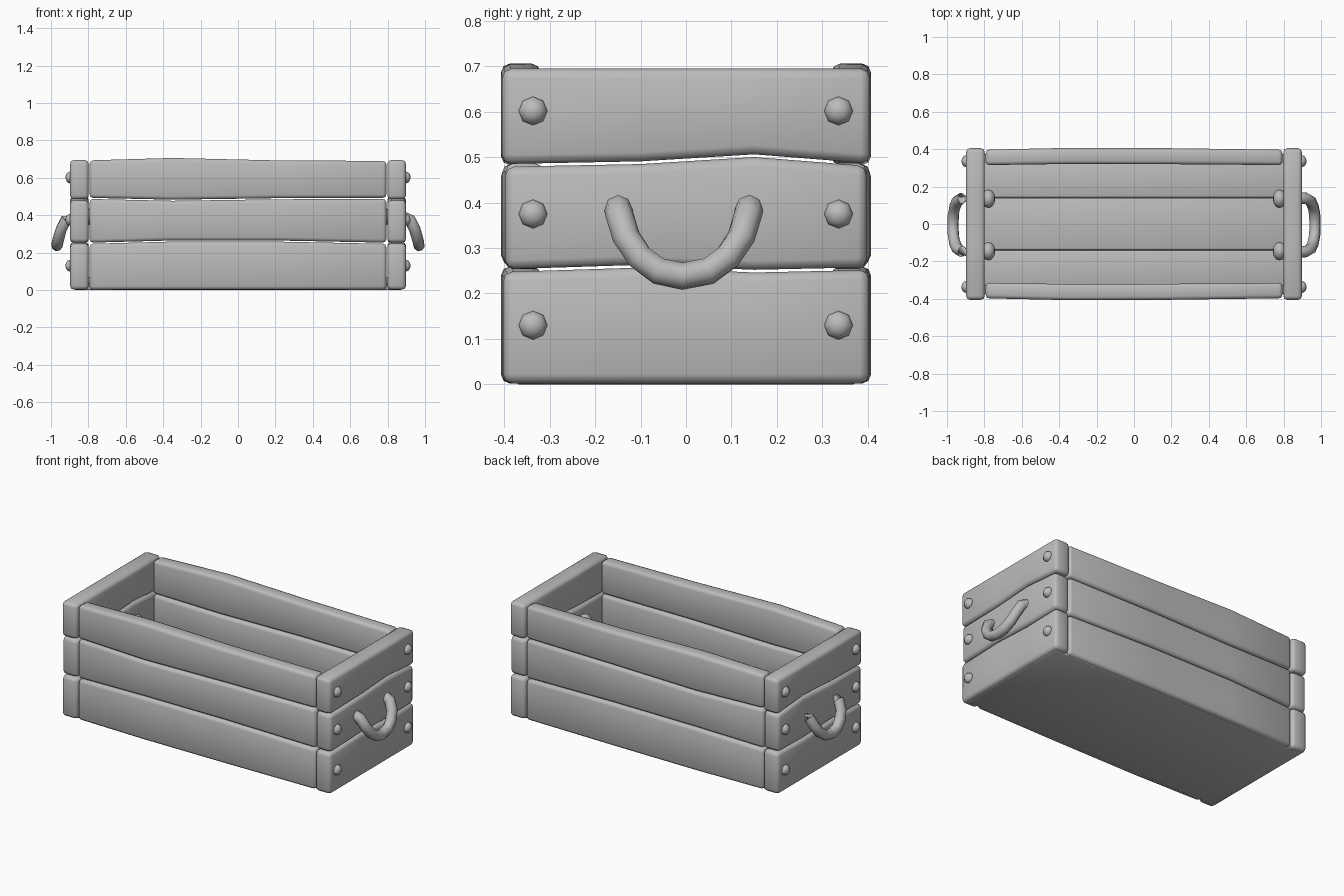
import bpy, bmesh, math
from mathutils import Vector, Matrix

cube = bpy.data.objects.get("Cube")
if cube:
    bpy.data.objects.remove(cube, do_unlink=True)

grey = bpy.data.materials.new("plain_grey")
grey.use_nodes = True
colour = (0.5, 0.5, 0.5, 1)
grey.diffuse_color = colour
grey.node_tree.nodes["Principled BSDF"].inputs["Base Color"].default_value = colour


def finish(name, bm, angle=50):
    bmesh.ops.recalc_face_normals(bm, faces=bm.faces)
    mesh = bpy.data.meshes.new(name)
    bm.to_mesh(mesh)
    bm.free()
    mesh.materials.append(grey)
    ob = bpy.data.objects.new(name, mesh)
    bpy.context.collection.objects.link(ob)
    bpy.ops.object.select_all(action='DESELECT')
    ob.select_set(True)
    bpy.context.view_layer.objects.active = ob
    bpy.ops.object.shade_smooth_by_angle(angle=math.radians(angle))
    return ob


def board(name, stations, along_y=False, bevel=0.018):
    """Loft a rounded board; station = (along, inner, outer, bottom, top)."""
    bm = bmesh.new()
    rings = []
    for t, a, b, lo, hi in stations:
        ring = [(t, a, lo), (t, b, lo), (t, b, hi), (t, a, hi)]
        rings.append([bm.verts.new((y, x, z) if along_y else (x, y, z)) for x, y, z in ring])
    for r, s in zip(rings, rings[1:]):
        for i in range(4):
            j = (i + 1) % 4
            bm.faces.new((r[i], r[j], s[j], s[i]))
    bm.faces.new(rings[0])
    bm.faces.new(rings[-1])
    bmesh.ops.recalc_face_normals(bm, faces=bm.faces)
    edges = [e for e in bm.edges if e.calc_face_angle() > 1]
    bmesh.ops.bevel(bm, geom=edges, offset=bevel, segments=2, profile=0.5, affect='EDGES')
    return finish(name, bm)


def curve_at(points, t):
    """Linear reading of a short profile."""
    for (a, u), (b, v) in zip(points, points[1:]):
        if t <= b:
            return u + (v - u) * (t - a) / (b - a)
    return points[-1][1]


# Heights of the seams along the long sides and along the ends
side_seams = [
    [(-0.8, 0.002), (0.8, 0.002)],
    [(-0.8, 0.25), (-0.4, 0.262), (0.2, 0.262), (0.8, 0.25)],
    [(-0.8, 0.49), (-0.3, 0.479), (0.2, 0.488), (0.8, 0.49)],
    [(-0.8, 0.693), (-0.35, 0.706), (0.25, 0.692), (0.8, 0.69)],
]
end_seams = [
    [(-0.41, 0.002), (0.41, 0.002)],
    [(-0.41, 0.25), (-0.1, 0.26), (0.2, 0.247), (0.41, 0.255)],
    [(-0.41, 0.482), (-0.1, 0.488), (0.13, 0.505), (0.41, 0.483)],
    [(-0.41, 0.695), (0.41, 0.695)],
]
layers = ["lower", "middle", "upper"]
bow = [(-0.8, 0.0), (-0.35, 0.01), (0.2, 0.008), (0.8, 0.0)]
flare = [0.403, 0.398, 0.405]

for k, layer in enumerate(layers):
    gap_lo, gap_hi = (0.003 if k else 0), (0.003 if k < 2 else 0)
    # Long side boards
    for name, s in (("front", -1), ("back", 1)):
        rows = []
        for t in (-0.793, -0.35, 0.2, 0.793):
            d = curve_at(bow, t)
            rows.append((t, s * (0.315 + d * 0.6), s * (0.397 + d),
                         curve_at(side_seams[k], t) + gap_lo,
                         curve_at(side_seams[k + 1], t) - gap_hi))
        board(f"{name}_{layer}_board", rows)
    # End boards
    for name, s in (("left", 1), ("right", -1)):
        w = flare[k]
        rows = [(t, s * 0.798, s * 0.898,
                 curve_at(end_seams[k], t) + gap_lo,
                 curve_at(end_seams[k + 1], t) - gap_hi)
                for t in (-w, -0.1, 0.15, w)]
        board(f"{name}_end_{layer}_board", rows, True, 0.02)

# Flat underside and the three floor planks
board("underside", [(-0.875, -0.375, 0.375, 0, 0.035), (0.875, -0.375, 0.375, 0, 0.035)], bevel=0.006)
for name, a, b in (("front", -0.33, -0.142), ("centre", -0.138, 0.138), ("back", 0.142, 0.33)):
    board(f"{name}_floor_plank", [(-0.81, a, b, 0.03, 0.07), (0.81, a, b, 0.03, 0.07)], bevel=0.008)


def knob(name, centre, radius, depth):
    bm = bmesh.new()
    size = Matrix.Diagonal((depth, radius, radius, 1))
    bmesh.ops.create_uvsphere(bm, u_segments=8, v_segments=6, radius=1,
                              matrix=Matrix.Translation(centre) @ size
                              @ Matrix.Rotation(math.pi / 2, 4, 'Y'))
    finish(name, bm, 60)


def rope(name, points, radius, sides=8):
    bm = bmesh.new()
    rings = []
    for i, p in enumerate(points):
        tangent = (points[min(i + 1, len(points) - 1)] - points[max(i - 1, 0)]).normalized()
        u = tangent.cross(Vector((1, 0, 0.6))).normalized()
        v = tangent.cross(u)
        rings.append([bm.verts.new(p + radius * (u * math.cos(a) + v * math.sin(a)))
                      for a in (math.tau * n / sides for n in range(sides))])
    for r, s in zip(rings, rings[1:]):
        for i in range(sides):
            j = (i + 1) % sides
            bm.faces.new((r[i], r[j], s[j], s[i]))
    bm.faces.new(rings[0])
    bm.faces.new(rings[-1])
    finish(name, bm, 60)


for side, s in (("left", 1), ("right", -1)):
    # Bolt heads
    for layer, z in zip(layers, (0.13, 0.375, 0.602)):
        for name, y in (("front", -0.337), ("back", 0.336)):
            knob(f"{side}_{name}_{layer}_bolt", (s * 0.897, y, z), 0.032, 0.026)
    # Hanging handle, leaning outward toward its lowest point
    half = [(0.79, 0.145, 0.392), (0.88, 0.145, 0.392), (0.92, 0.142, 0.375),
            (0.945, 0.127, 0.325), (0.958, 0.097, 0.28), (0.966, 0.055, 0.249)]
    right_half = [Vector((s * x, y - 0.005, z)) for x, y, z in half]
    left_half = [Vector((s * x, -y - 0.005, z)) for x, y, z in half]
    rope(f"{side}_handle", right_half + [Vector((s * 0.968, -0.008, 0.238))] + left_half[::-1], 0.031)
    # Knots holding the handle inside
    for name, y in (("front", -0.145), ("back", 0.135)):
        knob(f"{side}_{name}_handle_knot", (s * 0.778, y, 0.392), 0.05, 0.036)
